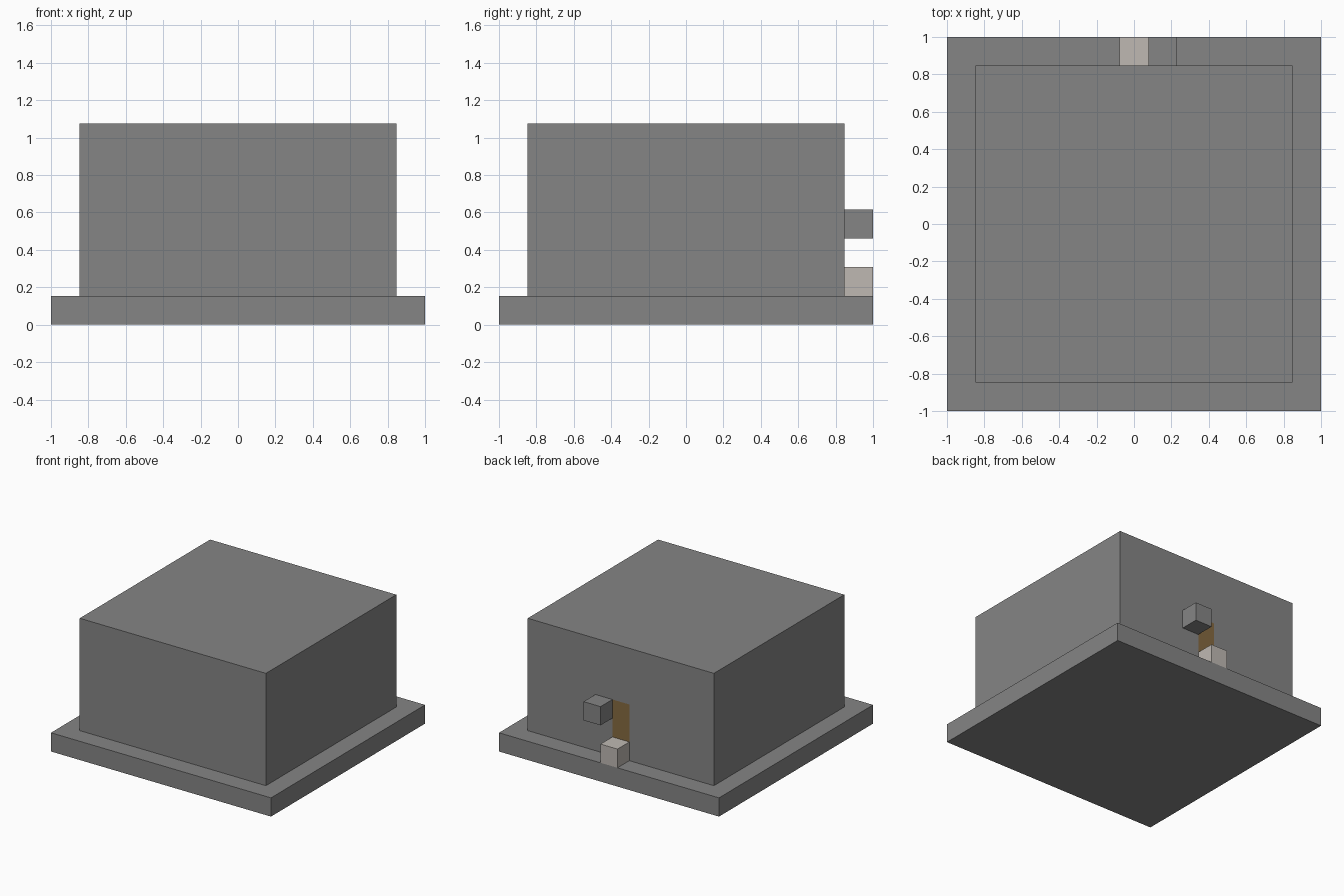
import bpy
import bmesh
from mathutils import Vector

U = 2 / 13  # one block

if "Cube" in bpy.data.objects:
    bpy.data.objects.remove(bpy.data.objects["Cube"], do_unlink=True)


def material(name, rgb):
    mat = bpy.data.materials.new(name)
    mat.use_nodes = True
    colour = (*rgb, 1)
    mat.diffuse_color = colour
    mat.node_tree.nodes["Principled BSDF"].inputs["Base Color"].default_value = colour
    return mat


stone = material("grey stone", (0.235, 0.235, 0.235))
wood = material("brown wood", (0.235, 0.145, 0.053))
pale = material("pale stone", (0.52, 0.485, 0.45))


def block(name, centre, size, mat):
    """Box placed by centre and size, both counted in blocks."""
    bpy.ops.mesh.primitive_cube_add(size=1, location=Vector(centre) * U)
    obj = bpy.context.object
    obj.name = name
    obj.scale = Vector(size) * U
    bpy.ops.object.transform_apply(location=True, rotation=False, scale=True)
    obj.data.materials.append(mat)
    return obj


# Foundation and main building
block("foundation", (0, 0, 0.5), (13, 13, 1), stone)
walls = block("walls", (0, 0, 4), (11, 11, 6), stone)

# Doorstep and the small block beside the top of the door
block("doorstep", (0, 6, 1.5), (1, 1, 1), pale)
block("wall_bracket", (1, 6, 3.5), (1, 1, 1), stone)

# Door cut flush into the back wall
walls.data.materials.append(wood)
bm = bmesh.new()
bm.from_mesh(walls.data)
for point, normal in (((-0.5, 0, 0), (1, 0, 0)),
                      ((0.5, 0, 0), (1, 0, 0)),
                      ((0, 0, 4), (0, 0, 1))):
    bmesh.ops.bisect_plane(bm, geom=bm.verts[:] + bm.edges[:] + bm.faces[:],
                           plane_co=Vector(point) * U, plane_no=normal)
for face in bm.faces:
    c = face.calc_center_median() / U
    if face.normal.y > 0.9 and abs(c.x) < 0.5 and c.z < 4:
        face.material_index = 1
bm.to_mesh(walls.data)
bm.free()
